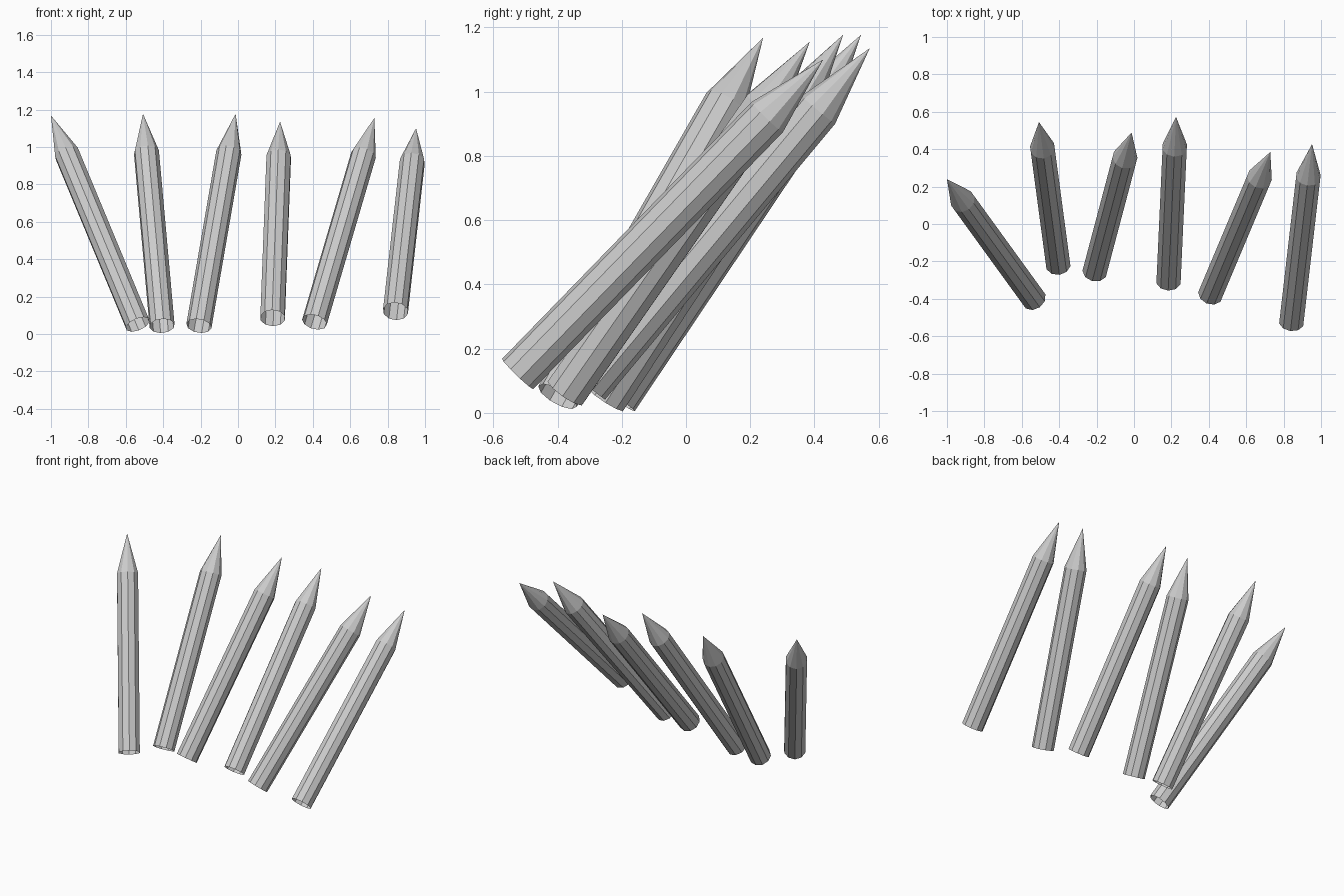
import bpy, bmesh
from mathutils import Vector

if "Cube" in bpy.data.objects:
    bpy.data.objects.remove(bpy.data.objects["Cube"])

RADIUS, SIDES, TIP_LENGTH = 0.068, 10, 0.25

# base centre and tip of each leaning stake, left to right
STAKES = [
    ((-0.536, -0.400, 0.051), (-1.000, 0.240, 1.168)),
    ((-0.406, -0.216, 0.043), (-0.508, 0.545, 1.177)),
    ((-0.209, -0.251, 0.043), (-0.013, 0.489, 1.177)),
    ((0.185, -0.304, 0.085), (0.225, 0.572, 1.135)),
    ((0.409, -0.375, 0.064), (0.729, 0.385, 1.155)),
    ((0.842, -0.524, 0.121), (0.952, 0.427, 1.100)),
]


def make_stake(name, base, tip):
    """Faceted shaft, open at the bottom, with a pointed tip."""
    base, tip = Vector(base), Vector(tip)
    axis = tip - base
    bm = bmesh.new()
    ring = bmesh.ops.create_circle(bm, segments=SIDES, radius=RADIUS)["verts"]
    # shaft
    ext = bmesh.ops.extrude_edge_only(bm, edges=bm.edges[:])["geom"]
    top = [v for v in ext if isinstance(v, bmesh.types.BMVert)]
    bmesh.ops.translate(bm, verts=top, vec=(0, 0, axis.length - TIP_LENGTH))
    # sharpened tip
    apex = bm.verts.new((0, 0, axis.length))
    rim = [e for e in ext if isinstance(e, bmesh.types.BMEdge)
           and all(v in top for v in e.verts)]
    for e in rim:
        bm.faces.new((e.verts[0], e.verts[1], apex))
    bmesh.ops.recalc_face_normals(bm, faces=bm.faces[:])
    mesh = bpy.data.meshes.new(name)
    bm.to_mesh(mesh)
    bm.free()
    obj = bpy.data.objects.new(name, mesh)
    obj.location = base
    obj.rotation_euler = axis.to_track_quat("Z", "Y").to_euler()
    bpy.context.collection.objects.link(obj)


for i, (base, tip) in enumerate(STAKES, 1):
    make_stake(f"stake_{i}", base, tip)
